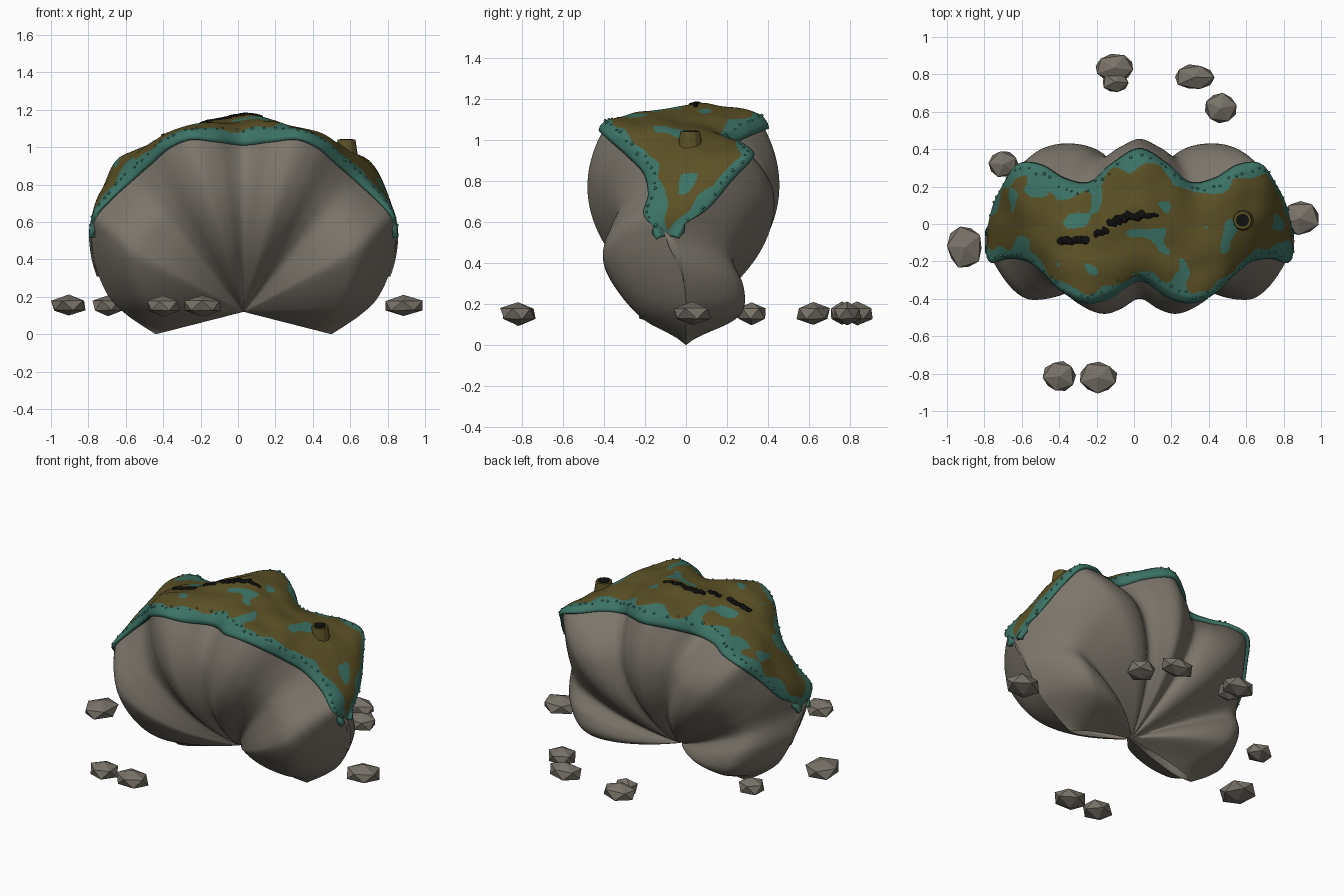
import bpy, bmesh, math, random
from mathutils import Vector, Matrix, noise
from mathutils.bvhtree import BVHTree

random.seed(4)
old = bpy.data.objects.get("Cube")
if old:
    bpy.data.objects.remove(old, do_unlink=True)

CENTRE = 0.03                      # fan axis
HINGE = Vector((CENTRE, 0, 0.12))
LAST, OPEN = 12, 8                 # end of the rim, end of the open part

# Half rims from the middle to the hinge corner: offset, height, rim depth, bulge depth
FRONT = [(0, 1.02, -.28, -.40), (.15, 1.04, -.37, -.455), (.28, 1.05, -.40, -.48),
         (.40, 1.0, -.35, -.44), (.50, .91, -.25, -.37), (.59, .83, -.18, -.34),
         (.70, .73, -.16, -.37), (.79, .63, -.18, -.40), (.815, .53, -.09, -.40),
         (.79, .36, -.02, -.34), (.72, .2, 0, -.26), (.62, .1, 0, -.18), (.47, 0, 0, -.03)]
BACK = [(0, 1.06, .38, .455), (.15, 1.03, .30, .41), (.27, .98, .20, .36),
        (.40, .97, .22, .41), (.52, .95, .29, .43), (.64, .91, .30, .42),
        (.71, .80, .20, .36), (.77, .66, .08, .28), (.815, .53, -.09, .23),
        (.79, .36, -.02, .28), (.72, .2, 0, .28), (.62, .1, 0, .21), (.47, 0, 0, .03)]


def material(name, color):
    m = bpy.data.materials.new(name)
    m.use_nodes = True
    m.diffuse_color = (*color, 1)
    m.node_tree.nodes["Principled BSDF"].inputs["Base Color"].default_value = (*color, 1)
    return m


SHELL = material("shell grey", (.20, .178, .145))
ROCK = material("stone grey", (.19, .17, .14))
OLIVE = material("mantle olive", (.105, .082, .019))
TEAL = material("mantle teal", (.045, .17, .13))
DARK = material("opening black", (.005, .005, .004))


def make_object(name, bm, mats, smooth=True):
    mesh = bpy.data.meshes.new(name)
    bm.to_mesh(mesh)
    bm.free()
    for m in mats:
        mesh.materials.append(m)
    ob = bpy.data.objects.new(name, mesh)
    bpy.context.collection.objects.link(ob)
    for p in mesh.polygons:
        p.use_smooth = smooth
    return ob


def grid(rows):
    bm = bmesh.new()
    vs = [[bm.verts.new(p) for p in row] for row in rows]
    for a, b in zip(vs, vs[1:]):
        for i in range(len(a) - 1):
            bm.faces.new((a[i], a[i + 1], b[i + 1], b[i]))
    return bm


def rim(table, s):
    """Smooth rim sample; s runs from -LAST to LAST. Gives the rim point and the bulge."""
    a = abs(s)
    i = min(int(a), LAST - 1)

    def knot(j):
        p = table[min(abs(j), LAST)]
        return Vector((-p[0] if j < 0 else p[0], *p[1:]))
    p0, p1, p2, p3 = (knot(i + k) for k in (-1, 0, 1, 2))
    t = a - i
    q = .5 * (2 * p1 + (p2 - p0) * t + (2 * p0 - 5 * p1 + 4 * p2 - p3) * t ** 2
              + (3 * p1 - p0 - 3 * p2 + p3) * t ** 3)
    return Vector((CENTRE + math.copysign(q[0], s), q[2], q[1])), q[3]


def span(limit, n):
    return [limit * (2 * i / n - 1) for i in range(n + 1)]


# Valves: ribs fan out from the hinge, swell, then close in on the rim
def valve(name, table):
    rows = []
    for s in span(LAST, 192):
        edge, bulge = rim(table, s)
        row = []
        for k in range(37):
            t = k / 36
            p = HINGE.lerp(edge, t)
            p.y = bulge * math.sin(math.pi / 2 * min(t / .7, 1) ** .85)
            if t > .7:
                p.y += (edge.y - bulge) * ((t - .7) / .3) ** 2
            row.append(p)
        rows.append(row)
    bm = grid(rows)
    bmesh.ops.remove_doubles(bm, verts=bm.verts, dist=1e-5)
    bmesh.ops.recalc_face_normals(bm, faces=bm.faces)
    return make_object(name, bm, [SHELL])


valve("front_valve", FRONT)
valve("back_valve", BACK)


# Mantle: wavy sheet spread between both rims, with its edges draped over them
def mantle_point(s, v):
    f, b = rim(FRONT, s)[0], rim(BACK, s)[0]
    f.y -= .026
    b.y += .026
    p = f.lerp(b, v)
    out = Vector((p.x - CENTRE, 0, p.z - .35)).normalized()
    reach = (abs(s) / OPEN) ** 2
    fade = 1 - reach
    crown = math.exp(-(s / 1.3) ** 2)
    arch = max(math.sin(math.pi * v), 0)
    lift = .012 + (.02 - .04 * reach ** 3 + .06 * fade + .03 * crown) * arch ** .45
    droop = .018 * fade * max(1 - min(v, 1 - v) / .05, 0)
    ripple = .03 * fade * noise.noise(Vector((p.x * 6, p.y * 6, 3))) * arch
    return p + out * (lift + ripple - droop)


COLS = 96
rows = [[mantle_point(s, k / COLS) for k in range(COLS + 1)] for s in span(OPEN, 260)]
bm = grid(rows)
bmesh.ops.recalc_face_normals(bm, faces=bm.faces)
bm.faces.ensure_lookup_table()
if bm.faces[len(bm.faces) // 2].normal.z < 0:
    bmesh.ops.reverse_faces(bm, faces=bm.faces)
# Teal band along the edges and teal blotches
for i, f in enumerate(bm.faces):
    c = f.calc_center_median()
    row = rows[i // COLS]
    edge = min((c - row[0]).length, (c - row[-1]).length)
    blotch = noise.noise(c * 8 + Vector((5.3, 4, 2)))
    f.material_index = int(edge < .1 + .09 * blotch or blotch > .27)
surface = BVHTree.FromBMesh(bm)
mantle = make_object("mantle", bm, [OLIVE, TEAL])
skin = mantle.modifiers.new("thickness", "SOLIDIFY")
skin.thickness = .035

# Beads along both mantle edges
bm = bmesh.new()
for s in span(OPEN - .5, 48):
    for v in (.07, .93):
        p = mantle_point(s + random.uniform(-.1, .1), v + random.uniform(-.025, .025))
        bmesh.ops.create_icosphere(bm, subdivisions=2, radius=random.uniform(.005, .009),
                                   matrix=Matrix.Translation(p))
make_object("edge_beads", bm, [TEAL])


def on_mantle(x, y):
    return surface.ray_cast(Vector((x, y, 3)), Vector((0, 0, -1)))[0]


# Ragged dark slit along the top, in separate patches
bm = bmesh.new()
for x, y, size, wide, turn in [(-.32, -.088, .085, .021, .05), (-.175, -.045, .04, .02, .3),
                               (-.1, .015, .045, .028, .4), (-.005, .042, .06, .025, .1),
                               (.09, .045, .04, .014, 0)]:
    for k in range(6):
        along = size * (k / 2.5 - 1) * .75
        px, py = x + along * math.cos(turn), y + along * math.sin(turn)
        p = on_mantle(px, py + random.uniform(-.3, .3) * wide)
        m = (Matrix.Translation(p) @ Matrix.Rotation(turn, 4, "Z")
             @ Matrix.Diagonal((size * .34, wide * random.uniform(.6, 1.1), .009, 1)))
        bmesh.ops.create_icosphere(bm, subdivisions=2, radius=1, matrix=m)
make_object("slit", bm, [DARK])

# Siphon: short tapered tube with a dark mouth
SIPHON_TOP = 1.04
for name, r1, r2, depth, top, mat in (("siphon", .066, .048, .12, SIPHON_TOP, OLIVE),
                                      ("siphon_mouth", .035, .035, .008, SIPHON_TOP + .004, DARK)):
    bm = bmesh.new()
    bmesh.ops.create_cone(bm, cap_ends=True, segments=12, radius1=r1, radius2=r2, depth=depth,
                          matrix=Matrix.Translation((.58, .02, top - depth / 2)))
    make_object(name, bm, [mat], False)

# Flaps over the side seams
for side, name in ((1, "left_seam_flap"), (-1, "right_seam_flap")):
    strip = []
    for k in range(13):
        t = k / 12
        p = rim(FRONT, side * (OPEN - .4 + 1.7 * t))[0]
        w = .045 * math.sin(math.pi * t) + .004
        strip.append([p + Vector((side * o, y, 0)) for o, y in ((-.04, -w), (.012, 0), (-.04, w))])
    make_object(name, grid(strip), [SHELL])

# Loose stones around the shell: place and half sizes
for n, (x, y, rx, ry) in enumerate([
        (-.905, -.125, .102, .125), (-.695, .32, .088, .078), (-.105, .835, .12, .08),
        (-.1, .76, .075, .062), (.325, .785, .115, .075), (.465, .62, .092, .086),
        (.885, .03, .115, .102), (-.4, -.815, .095, .092), (-.19, -.82, .11, .09)]):
    bm = bmesh.new()
    bmesh.ops.create_icosphere(bm, subdivisions=1, radius=1)
    bmesh.ops.rotate(bm, verts=bm.verts, matrix=Matrix.Rotation(random.uniform(0, 6), 3, "Z"))
    for v in bm.verts:
        v.co *= random.uniform(.94, 1.08)
        v.co = Vector((x + v.co.x * rx, y + v.co.y * ry, .153 + v.co.z * .056))
    make_object(f"stone_{n + 1}", bm, [ROCK], False)
